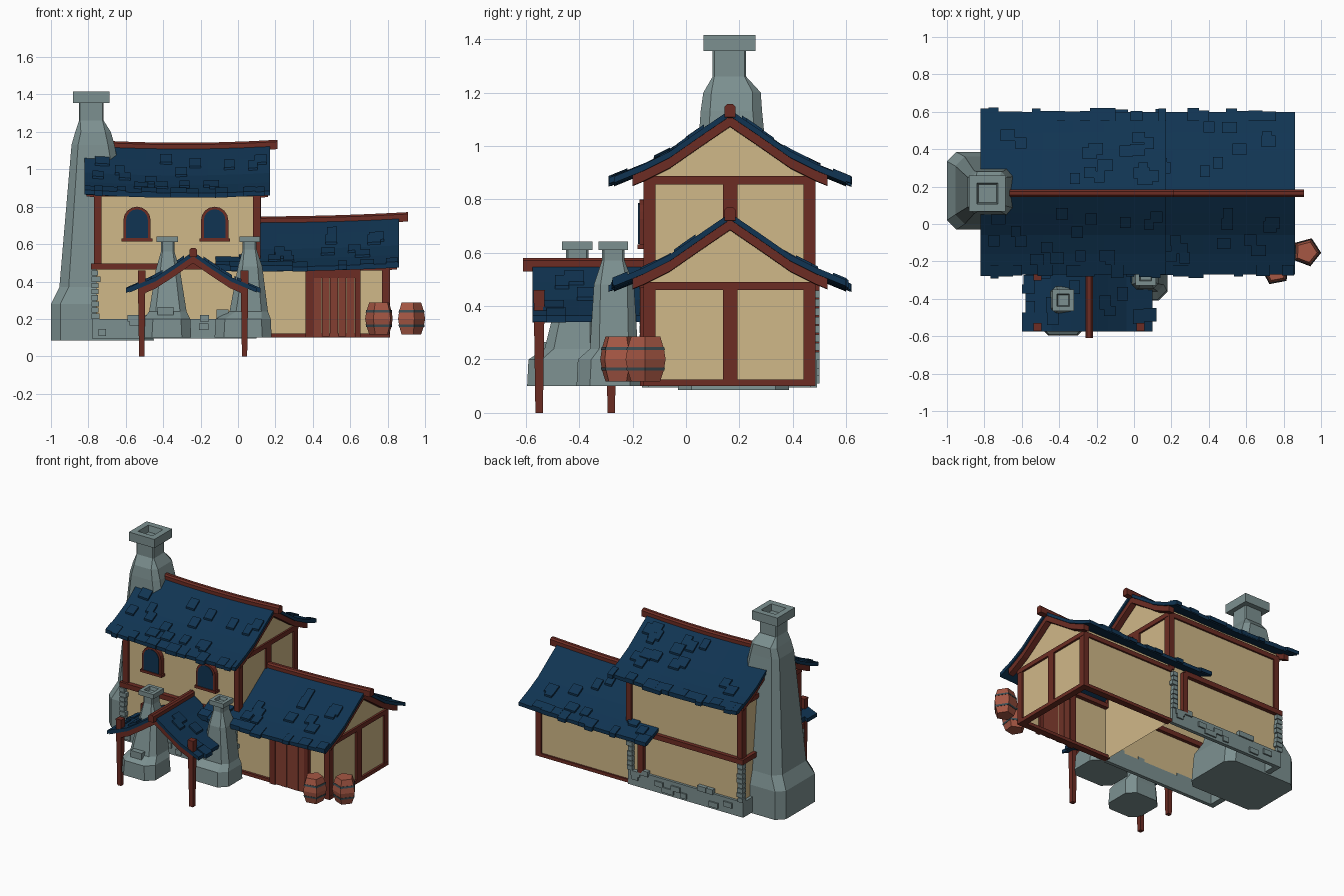
import bpy, bmesh, math, random

if "Cube" in bpy.data.objects:
    bpy.data.objects.remove(bpy.data.objects["Cube"])
random.seed(4)
CY = 0.165                                   # house ridge line in y


def material(name, rgb):
    m = bpy.data.materials.new(name)
    lin = [((c / 255 + 0.055) / 1.055) ** 2.4 for c in rgb]
    m.diffuse_color = (*lin, 1)
    m.use_nodes = True
    m.node_tree.nodes["Principled BSDF"].inputs["Base Color"].default_value = m.diffuse_color
    return m


NAVY = material("navy slate", (16, 52, 82))
CREAM = material("cream plaster", (208, 184, 136))
STONE = material("grey stone", (124, 144, 144))
WOOD = material("dark red wood", (108, 44, 35))
DOOR = material("door wood", (132, 62, 49))
BARREL = material("barrel wood", (166, 87, 68))
BAND = material("barrel band", (62, 78, 84))


def finish(name, bm, *mats):
    bmesh.ops.recalc_face_normals(bm, faces=bm.faces)
    me = bpy.data.meshes.new(name)
    bm.to_mesh(me)
    bm.free()
    for m in mats:
        me.materials.append(m)
    ob = bpy.data.objects.new(name, me)
    bpy.context.collection.objects.link(ob)
    return ob


def loft(bm, rings, mat=lambda i: 0, caps=True):
    """Skin a list of equal-length point rings."""
    vs = [[bm.verts.new(p) for p in r] for r in rings]
    n = len(vs[0])
    for i, (a, b) in enumerate(zip(vs, vs[1:])):
        for k in range(n):
            bm.faces.new((a[k], a[(k + 1) % n], b[(k + 1) % n], b[k])).material_index = mat(i)
    if caps:
        bm.faces.new(vs[0])
        bm.faces.new(vs[-1])


def extrude(bm, poly, us, fn):
    loft(bm, [[fn(u, d, z) for d, z in poly] for u in us])


def box(bm, x0, x1, y0, y1, z0, z1):
    loft(bm, [[(x0, y0, z), (x1, y0, z), (x1, y1, z), (x0, y1, z)] for z in (z0, z1)])


def boxes(name, mat, items):
    bm = bmesh.new()
    for b in items:
        box(bm, *b)
    return finish(name, bm, mat)


def height(prof, d):
    for (d0, z0), (d1, z1) in zip(prof, prof[1:]):
        if d <= d1:
            break
    return z0 + (z1 - z0) * (d - d0) / (d1 - d0)


def roof(name, prof, u0, u1, fn, tiles, barge, barge_ends, ridge):
    """Curved gable roof: slabs, eave teeth, loose tiles, barge boards, ridge."""
    us = [u0 + (u1 - u0) * i / 6 for i in range(7)]
    end = prof[-1][0]
    bm, wood = bmesh.new(), bmesh.new()
    for s in (-1, 1):
        def slab(b, ds, lo, hi, span):
            top = [(s * d, height(prof, d) + hi) for d in ds]
            bot = [(s * d, height(prof, d) + lo) for d in reversed(ds)]
            extrude(b, top + bot, span, fn)
        ds = [p[0] for p in prof]
        slab(bm, ds, -0.024, 0, us)
        u = u0
        while u < u1 - 0.03:                 # ragged eave
            w = min(random.uniform(0.04, 0.09), u1 - u)
            if random.random() < 0.7:
                slab(bm, [end - 0.05, end + random.uniform(0, 0.022)], -0.018,
                     random.uniform(0.004, 0.012), [u, u + w])
            u += w
        for _ in range(tiles):               # loose raised tiles
            u, d = random.uniform(u0, u1 - 0.08), random.uniform(0.04, end - 0.1)
            slab(bm, [d, d + 0.06], -0.005, 0.013, [u, u + random.uniform(0.05, 0.085)])
        for a, b in barge_ends:
            slab(wood, [d for d in ds if d < barge] + [barge], -0.062, -0.02, [a, b])
    r0, r1 = ridge
    z = prof[0][1]
    extrude(wood, [(-.02, z - .03), (.02, z - .03), (.02, z + .01), (.01, z + .02), (-.01, z + .02), (-.02, z + .01)],
            [r0 + (r1 - r0) * i / 6 for i in range(7)], fn)
    finish(name + "_slates", bm, NAVY)
    finish(name + "_timber", wood, WOOD)


def profile(top):
    return [(d, top + z) for d, z in ((0, 0), (.11, -.075), (.225, -.155), (.325, -.205), (.435, -.25))]


UP, LOW = profile(1.122), profile(0.728)
PORCH = [(0, .56), (.1, .49), (.2, .425), (.34, .365)]

# Roofs: tall house, low wing, front porch
roof("house_roof", UP, -.82, .17, lambda u, d, z: (u, CY + d, z + .06 * (u + .3) ** 2), 16,
     .365, [(-.81, -.77), (.12, .16)], (-.8, .21))
roof("wing_roof", LOW, -.12, .86, lambda u, d, z: (u, CY + d, z + .035 * (u - .1) ** 2), 14,
     .365, [(.81, .85)], (.1, .91))
roof("porch_roof", PORCH, -.575, -.16, lambda u, d, z: (-.24 + d, u, z), 5,
     .29, [(-.57, -.54)], (-.61, -.16))


# Plaster walls, open below
def walls(name, prof, x0, x1):
    side = [(d, z - .02) for d, z in prof if d < .3] + [(.308, height(prof, .308) - .02), (.308, .1)]
    poly = side + [(-d, z) for d, z in reversed(side[1:])]
    bm = bmesh.new()
    extrude(bm, poly, [x0, x1], lambda u, d, z: (u, CY + d, z))
    low = [f for f in bm.faces if all(v.co.z < .11 for v in f.verts)]
    bmesh.ops.delete(bm, geom=low, context='FACES')
    finish(name, bm, CREAM)


walls("house_walls", UP, -.76, .11)
walls("wing_walls", LOW, .11, .80)

# Timber frame
F, B = -.16, .485                            # outer faces of the front and back frames
beams = []
for y0, y1 in ((F, F + .045), (B - .045, B)):
    beams += [(-.77, -.73, y0, y1, .48, .87), (.08, .12, y0, y1, .48, .87),
              (.77, .812, y0, y1, .1, .48), (-.77, .12, y0, y1, .855, .887),
              (.1, .812, y0, y1, .1, .122), (.1, .812, y0, y1, .46, .49)]
for y0, y1 in ((F - .015, F + .04), (B - .04, B + .015)):
    beams.append((-.785, .0, y0, y1, .463, .497))
for x0, x1 in ((-.775, -.74), (.09, .122)):
    beams += [(x0, x1, F, B, .855, .887), (x0, x1, CY - .027, CY + .027, .48, .87)]
beams += [(-.785, -.74, F, B, .463, .497), (.77, .814, F, B, .46, .49), (.77, .814, F, B, .1, .125),
          (.77, .814, CY - .027, CY + .027, .1, .47), (-.02, .02, B - .03, B + .015, .2, .48),
          (.36, .405, F - .012, F + .03, .1, .47), (.625, .655, F - .012, F + .03, .1, .47),
          (.36, .655, F - .012, F + .03, .42, .465)]
boxes("timber_frame", WOOD, beams)

# Plank door
boxes("door", DOOR, [(.405 + i * .044, .446 + i * .044, F - .008 - .003 * (i % 2), F + .02, .105, .42)
                     for i in range(5)])

# Stone plinth, loose bricks and corner quoins
stones = [(-.78, .1, F - .005, F + .02, .095, .2), (-.78, .1, B - .02, B + .005, .095, .2),
          (-.78, -.74, F - .005, B + .005, .095, .2)]
for y0, y1 in ((F - .015, F + .02), (B - .02, B + .015)):
    for i in range(13):
        x, z = random.uniform(-.76, .03), random.choice((.11, .14, .165, .185, .195))
        stones.append((x, x + random.uniform(.04, .07), y0, y1, z, z + .035))
    for x in (-.765, .08):
        for k in range(8):
            w = random.uniform(.015, .03)
            stones.append((x - .018, x + w, y0, y1, .2 + k * .033, .228 + k * .033))
boxes("stone_base", STONE, stones)


# Arched windows with frame and sill
def arch(w, z0, z1):
    pts = [(-w, z0), (w, z0)]
    return pts + [(w * math.cos(math.pi * i / 8), z1 - w + w * math.sin(math.pi * i / 8)) for i in range(9)]


for n, cx in (("left", -.54), ("right", -.125)):
    put = lambda u, d, z: (cx + d, u, z)
    bm = bmesh.new()
    extrude(bm, arch(.073, .625, .8), [F - .015, F + .02], put)
    box(bm, cx - .082, cx + .082, F - .022, F + .02, .613, .63)
    finish(n + "_window_frame", bm, WOOD)
    bm = bmesh.new()
    extrude(bm, arch(.058, .632, .786), [F - .019, F - .013], put)
    finish(n + "_window_pane", bm, NAVY)


# Stone chimneys: chamfered rings (z, x0, x1, y0, y1, chamfer)
def chimney(name, levels, cap):
    def ring(z, a, b, c, d, k):
        return [(a + k, c, z), (b - k, c, z), (b, c + k, z), (b, d - k, z),
                (b - k, d, z), (a + k, d, z), (a, d - k, z), (a, c + k, z)]
    bm = bmesh.new()
    loft(bm, [ring(*l) for l in levels])
    x, y, r, z0, z1 = cap
    loft(bm, [[(x + sx * q, y + sy * q, z) for sx, sy in ((-1, -1), (1, -1), (1, 1), (-1, 1))]
              for q, z in ((r, z0), (r, z1), (r * .58, z1), (r * .5, z1 - (z1 - z0) * .7))])
    return finish(name, bm, STONE)


chimney("great_chimney", [(.085, -1, -.45, -.03, .385, .05), (.28, -1, -.47, -.03, .385, .05),
                          (.37, -.955, -.52, .0, .36, .05), (1.13, -.89, -.66, .055, .285, .035),
                          (1.2, -.87, -.68, .065, .28, .03), (1.26, -.85, -.718, .1, .225, .006),
                          (1.36, -.85, -.718, .1, .225, .006)], (-.784, .163, .097, 1.355, 1.415))
chimney("forge_chimney", [(.1, -.51, -.25, -.595, -.33, .05), (.2, -.505, -.255, -.59, -.335, .05),
                          (.24, -.475, -.275, -.53, -.325, .035), (.46, -.44, -.31, -.475, -.335, .025),
                          (.56, -.412, -.34, -.45, -.365, .008), (.62, -.412, -.34, -.45, -.365, .008)],
        (-.379, -.407, .057, .61, .642))
chimney("oven_chimney", [(.1, -.125, .18, -.41, -.16, .05), (.2, -.12, .175, -.405, -.16, .05),
                         (.24, -.045, .16, -.36, -.18, .035), (.48, .0, .13, -.345, -.195, .025),
                         (.57, .025, .1, -.315, -.23, .008), (.62, .025, .1, -.315, -.23, .008)],
        (.062, -.273, .055, .61, .642))
boxes("hearth_blocks", STONE, [(-.43, -.345, -.56, -.46, .19, .265), (-.115, -.05, -.34, -.27, .19, .25)])

# Porch posts, tapered
bm = bmesh.new()
for x, y in ((-.515, -.55), (-.515, -.28), (.035, -.55)):
    loft(bm, [[(x + sx * r, y + sy * r, z) for sx, sy in ((-1, -1), (1, -1), (1, 1), (-1, 1))]
              for r, z in ((.014, 0), (.021, .46))])
finish("porch_posts", bm, WOOD)

# Five-sided barrels with two bands
for n, x, y, rot in (("left", .758, -.25, .5), ("right", .922, -.15, -.05)):
    bm = bmesh.new()
    levels = [(.057, .118), (.071, .158), (.074, .158), (.076, .17), (.073, .17), (.079, .2),
              (.073, .235), (.076, .235), (.073, .247), (.07, .247), (.057, .287)]
    loft(bm, [[(x + r * math.cos(rot + k * math.tau / 5), y + r * math.sin(rot + k * math.tau / 5), z)
               for k in range(5)] for r, z in levels], lambda i: int(i in (1, 2, 3, 6, 7, 8)))
    finish(n + "_barrel", bm, BARREL, BAND)
